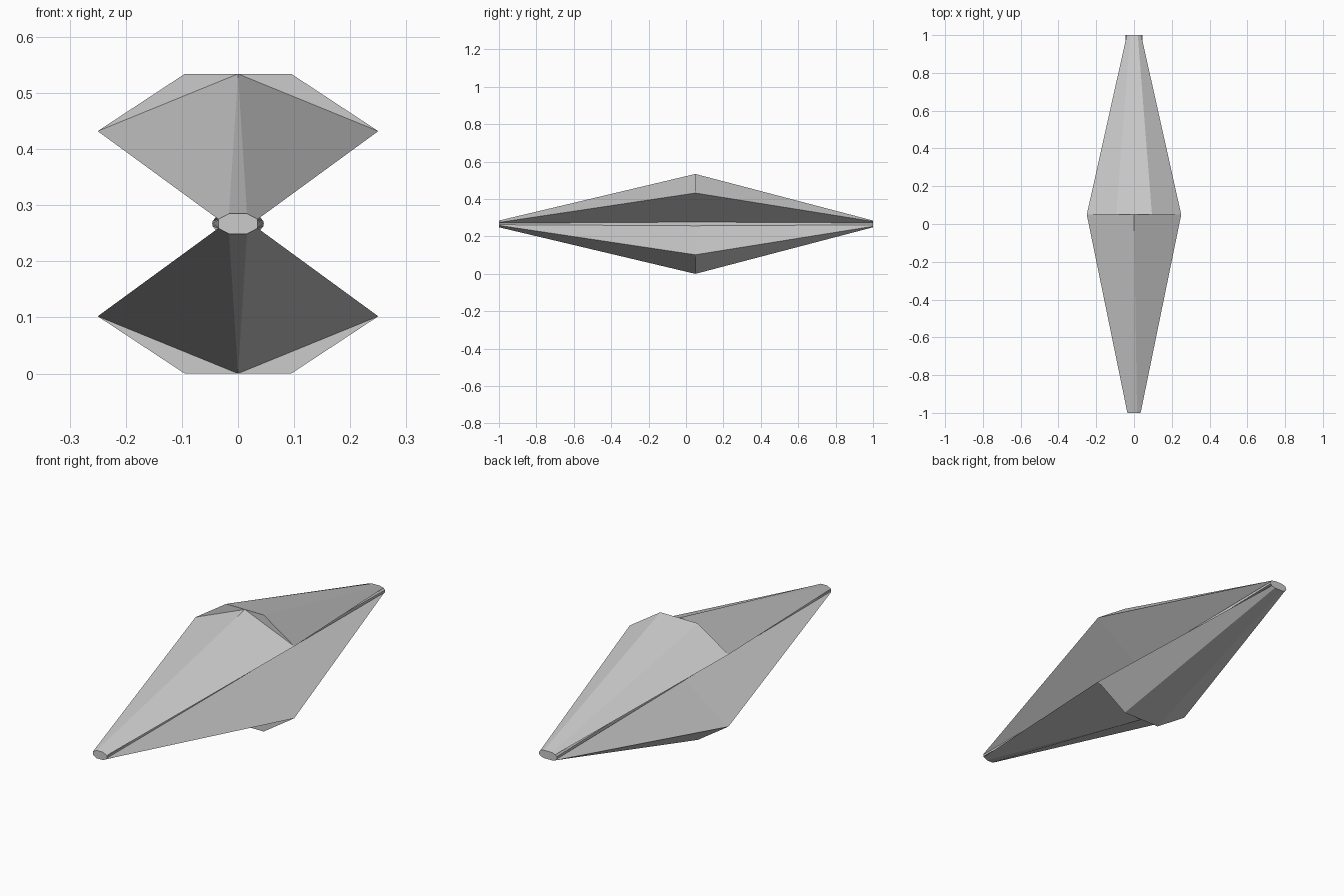
import bpy, bmesh

if "Cube" in bpy.data.objects:
    bpy.data.objects.remove(bpy.data.objects["Cube"])

MID_Z = 0.267   # height of the horizontal symmetry plane

# Quarter cross-sections (x, z above centre), from top centre to waist
front = [(0, .018), (.016, .018), (.035, .008), (.035, .004), (.035, 0)]
middle = [(0, .267), (.095, .267), (.25, .165), (.03, .010), (.03, 0)]
back = [(0, .018), (.020, .018), (.038, .013), (.045, .005), (.046, 0)]

bm = bmesh.new()


def section(profile, y):
    return [bm.verts.new((x, y, z)) for x, z in profile]


f, m, b = section(front, -1), section(middle, .05), section(back, 1)

# Front shoulder: ridge to outer corner, with a small upright facet
bm.faces.new((m[0], m[2], m[1]))
bm.faces.new((m[0], f[1], f[2], m[2]))
bm.faces.new((m[0], f[0], f[1]))

# Front underside and waist
for i in (2, 3):
    bm.faces.new((f[i], f[i + 1], m[i + 1], m[i]))

# Back panels
for i in range(4):
    bm.faces.new((m[i], m[i + 1], b[i + 1], b[i]))

# End caps, closed to the centre line
for ring, y in ((f, -1), (b, 1)):
    bm.faces.new(ring + [bm.verts.new((0, y, 0))])

# Mirror the quarter across both symmetry planes
for axis in ('X', 'Z'):
    geom = bm.verts[:] + bm.edges[:] + bm.faces[:]
    bmesh.ops.mirror(bm, geom=geom, axis=axis, merge_dist=0.0001)
bmesh.ops.remove_doubles(bm, verts=bm.verts, dist=0.0001)
bmesh.ops.recalc_face_normals(bm, faces=bm.faces)

mesh = bpy.data.meshes.new("faceted_hull")
bm.to_mesh(mesh)
bm.free()
hull = bpy.data.objects.new("faceted_hull", mesh)
hull.location.z = MID_Z
bpy.context.collection.objects.link(hull)
